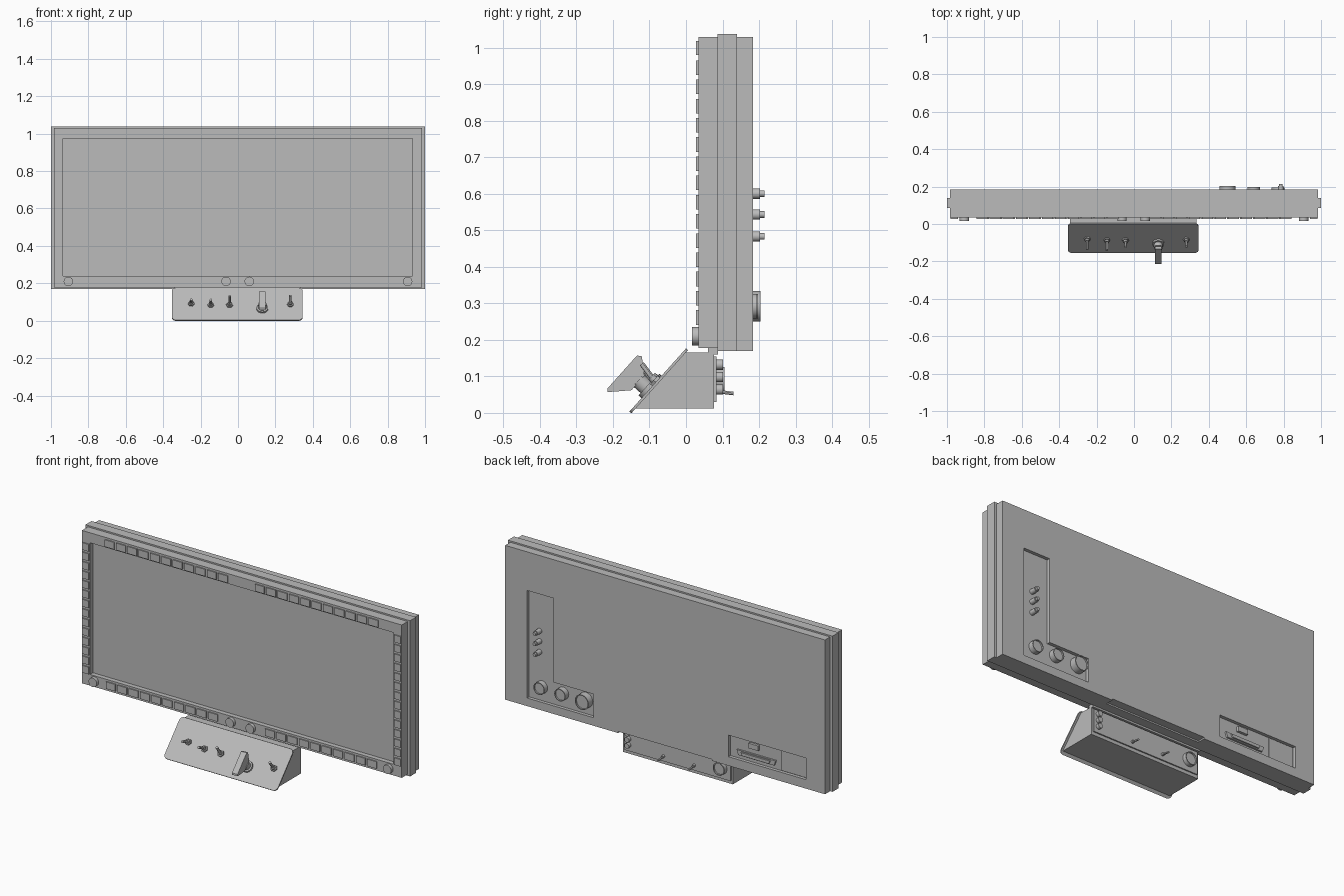
import bpy, bmesh, math
from mathutils import Vector as V

if "Cube" in bpy.data.objects:
    bpy.data.objects.remove(bpy.data.objects["Cube"])

GREY = bpy.data.materials.new("mid_grey")
GREY.diffuse_color = (0.5, 0.5, 0.5, 1)
GREY.use_nodes = True
GREY.node_tree.nodes["Principled BSDF"].inputs["Base Color"].default_value = GREY.diffuse_color


# ---- solids, added to a bmesh ----
def prism(bm, pts, origin, u, v, w):
    """Extrude a 2D outline (in u, v from origin) along the vector w."""
    o, u, v, w = V(origin), V(u), V(v), V(w)
    a = [bm.verts.new(o + u * p + v * q) for p, q in pts]
    b = [bm.verts.new(x.co + w) for x in a]
    bm.faces.new(a)
    bm.faces.new(b[::-1])
    n = len(a)
    for i in range(n):
        j = (i + 1) % n
        bm.faces.new((a[j], a[i], b[i], b[j]))


def box(bm, x0, x1, y0, y1, z0, z1):
    prism(bm, [(x0, z0), (x1, z0), (x1, z1), (x0, z1)], (0, y0, 0),
          (1, 0, 0), (0, 0, 1), (0, y1 - y0, 0))


def rod(bm, start, end, r, sides=24):
    d = V(end) - V(start)
    u = d.orthogonal().normalized()
    v = d.normalized().cross(u)
    pts = [(r * math.cos(2 * math.pi * i / sides), r * math.sin(2 * math.pi * i / sides))
           for i in range(sides)]
    prism(bm, pts, start, u, v, d)


def rounded(w, h, r, n=5):
    pts = []
    for k, (sx, sy) in enumerate([(1, 1), (-1, 1), (-1, -1), (1, -1)]):
        for i in range(n + 1):
            a = math.pi / 2 * (k + i / n)
            pts.append((sx * (w / 2 - r) + r * math.cos(a), sy * (h / 2 - r) + r * math.sin(a)))
    return pts


def part(name, *calls):
    """Make one object from (solid function, arguments...) tuples."""
    bm = bmesh.new()
    for f, *args in calls:
        f(bm, *args)
    bmesh.ops.recalc_face_normals(bm, faces=bm.faces[:])
    me = bpy.data.meshes.new(name)
    bm.to_mesh(me)
    bm.free()
    me.materials.append(GREY)
    ob = bpy.data.objects.new(name, me)
    bpy.context.collection.objects.link(ob)
    return ob


def cut(ob, cutter):
    cutter.hide_render = True
    m = ob.modifiers.new("cut", "BOOLEAN")
    m.operation, m.solver, m.object = "DIFFERENCE", "EXACT", cutter
    bpy.context.view_layer.objects.active = ob
    bpy.ops.object.modifier_apply(modifier=m.name)
    bpy.data.objects.remove(cutter)


X, Y, Z = V((1, 0, 0)), V((0, 1, 0)), V((0, 0, 1))

# ---- display housing: front bezel, wide middle band, rear shell ----
bezel = part("front_bezel", (box, -.985, .985, .034, .087, .178, 1.029))
cut(bezel, part("screen_cutter", (box, -.935, .933, 0, .06, .24, .973)))
part("middle_band", (box, -1, 1, .086, .139, .17, 1.037))
rear = part("rear_shell", (box, -.985, .985, .138, .184, .178, 1.029))
ell = [(.442, .215), (.85, .215), (.85, .814), (.688, .814), (.688, .346), (.442, .346)]
cut(rear, part("connector_recess_cutter", (prism, ell, (0, .166, 0), X, Z, Y * .1)))
cut(rear, part("port_recess_cutter", (box, -.867, -.39, .166, .3, .22, .34)))
part("bottom_strips", *[(box, min(s * .29, s * .985), max(s * .29, s * .985),
                         .138, .184, .17, .179) for s in (-1, 1)])

# ---- bezel keys ----
keys = []
for s in (-1, 1):
    for i in range(11):  # top row
        x = s * (.113 + .07 * i)
        keys.append((box, x - .029, x + .029, .028, .036, .979, 1.018))
    for i in range(10):  # bottom row
        x = s * (.175 + .07 * i)
        keys.append((box, x - .029, x + .029, .028, .036, .19, .229))
    for i in range(14):  # side columns
        z = .945 - .0526 * i
        keys.append((box, s * .96 - .02, s * .96 + .02, .028, .036, z - .02, z + .02))
part("bezel_keys", *keys)
part("bezel_knobs", *[(rod, (x, .04, .21), (x, .016, .21), .025)
                      for x in (-.907, -.064, .06, .907)])

# ---- rear connectors in the L-shaped recess ----
coax = []
for z in (.6, .543, .483):
    coax += [(rod, (.785, .16, z), (.785, .203, z), .014, 16),
             (rod, (.785, .2, z), (.785, .215, z), .009, 16)]
part("coax_connectors", *coax)
for name, x, r, y in (("round_connector_left", .77, .034, .195),
                      ("round_connector_middle", .64, .034, .197),
                      ("round_connector_large", .5, .042, .204)):
    ob = part(name, (rod, (x, .16, .292), (x, y, .292), r))
    cut(ob, part("socket_cutter", (rod, (x, y - .008, .292), (x, y + .1, .292), r * .88)))

# ---- ports in the rectangular recess ----
part("small_port", (box, -.57, -.51, .16, .18, .298, .326))
dsub = [(-.11, -.014), (.11, -.014), (.12, .014), (-.12, .014)]
part("wide_port", (prism, dsub, (-.555, .16, .255), X, Z, Y * .016),
     (prism, [(p * .75, q * .6) for p, q in dsub], (-.555, .16, .255), X, Z, Y * .024))
part("port_cover", (box, -.862, -.71, .16, .172, .224, .336))

# ---- control box under the display ----
side = [(-.138, .012), (.076, .012), (.076, .165), (-.003, .165)]
part("control_box", (prism, side, (-.342, 0, 0), Y, Z, X * .676))
part("box_neck", (box, -.342, .334, .06, .088, .16, .18))
FOOT = V((0, -.154, .003))
U = V((0, .155, .173)).normalized()   # up the slope
N = V((0, -U.z, U.y))                 # out of the slope
part("control_plate", (prism, rounded(.698, .232, .022), FOOT + U * .116 - X * .004 - N * .006,
                       X, U, N * .007))

# ---- toggle switches: nut, collar and lever ----
for i, (x, u, tilt) in enumerate([(-.25, .115, -.45), (-.145, .105, -.3),
                                  (-.045, .105, .25), (.28, .11, .2)]):
    b = FOOT + U * u + X * x
    d = (N + U * tilt).normalized()
    part(f"toggle_switch_{i + 1}", (rod, b, b + N * .009, .018, 6),
         (rod, b, b + N * .02, .011, 16),
         (rod, b + N * .014, b + N * .014 + d * .05, .007, 12))

# ---- large paddle handle ----
h = FOOT + X * .13
part("paddle_base", (rod, h + U * .08, h + U * .08 + N * .012, .031),
     (rod, h + U * .08, h + U * .08 + N * .04, .022))
paddle = [(.0, .082), (.011, .07), (.047, .036), (.1, .036), (.114, .05),
          (.135, .077), (.128, .088), (.008, .088)]
part("paddle_handle", (prism, paddle, h - X * .017, U, N, X * .034))

# ---- back of the control box ----
part("box_rear_plate", (box, -.332, .324, .074, .083, .03, .155))
part("box_small_connectors", *[(rod, (.295, .08, z), (.295, .101, z), .014, 16)
                               for z in (.132, .098, .064)])
big = part("box_round_connector", (rod, (-.275, .08, .09), (-.275, .106, .09), .036))
cut(big, part("socket_cutter", (rod, (-.275, .098, .09), (-.275, .2, .09), .031)))
part("box_rear_levers", *[f for x in (.08, -.11) for f in (
    (rod, (x, .08, .06), (x, .095, .058), .008, 12),
    (rod, (x, .09, .058), (x, .13, .053), .005, 12))])

# ---- smooth the round parts, keep hard edges ----
bpy.ops.object.select_all(action="SELECT")
bpy.context.view_layer.objects.active = bezel
bpy.ops.object.shade_smooth_by_angle(angle=math.radians(30))
